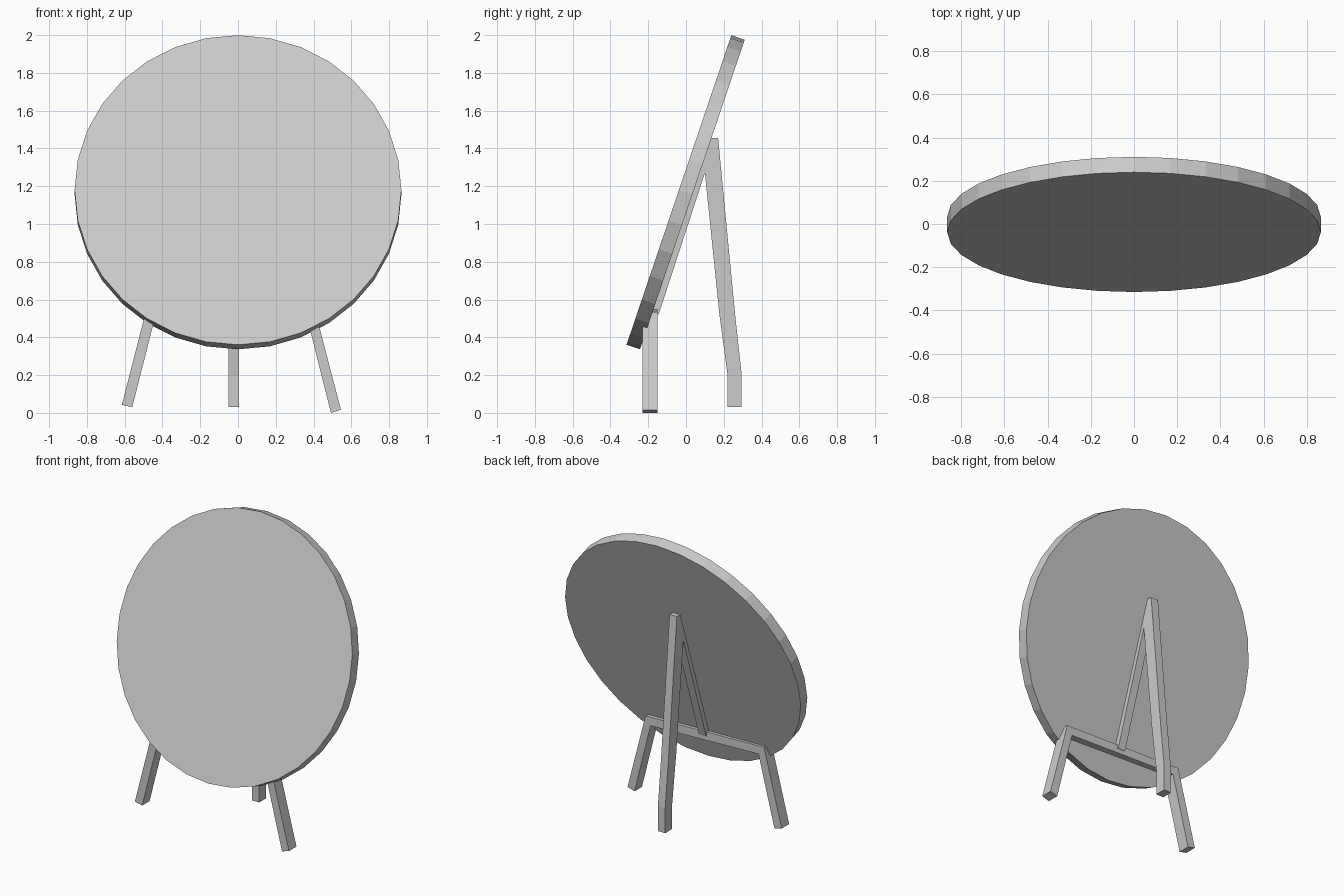
import bpy, bmesh, math
from mathutils import Vector

if "Cube" in bpy.data.objects:
    bpy.data.objects.remove(bpy.data.objects["Cube"])


def prism(name, outline, to_3d, start, end):
    """Extrude a flat outline from start to end along the remaining axis."""
    bm = bmesh.new()
    face = bm.faces.new([bm.verts.new(to_3d(a, b, start)) for a, b in outline])
    ext = bmesh.ops.extrude_face_region(bm, geom=[face])
    moved = [v for v in ext["geom"] if isinstance(v, bmesh.types.BMVert)]
    offset = Vector(to_3d(0, 0, end)) - Vector(to_3d(0, 0, start))
    bmesh.ops.translate(bm, verts=moved, vec=offset)
    bmesh.ops.recalc_face_normals(bm, faces=bm.faces)
    mesh = bpy.data.meshes.new(name)
    bm.to_mesh(mesh)
    bm.free()
    obj = bpy.data.objects.new(name, mesh)
    bpy.context.collection.objects.link(obj)
    return obj


# Leaning round board
bpy.ops.mesh.primitive_cylinder_add(
    vertices=32, radius=0.865, depth=0.075,
    location=(0, -0.002, 1.168), rotation=(math.radians(71.3), 0, 0))
bpy.context.object.name = "round_board"

# Front frame: two splayed legs joined by a crossbar, slightly crooked
front_outline = [
    (-0.615, 0.043), (-0.482, 0.56), (0.41, 0.535), (0.545, 0.016),
    (0.492, 0.0), (0.372, 0.478), (-0.44, 0.503), (-0.56, 0.03)]
prism("front_legs", front_outline, lambda x, z, y: (x, y, z), -0.23, -0.15)

# Rear frame: kinked back leg and the brace running down the board
rear_outline = [
    (0.22, 0.03), (0.295, 0.03), (0.295, 0.2), (0.26, 0.52), (0.17, 1.455),
    (0.11, 1.455), (-0.197, 0.537), (-0.145, 0.52), (0.10, 1.27),
    (0.177, 0.52), (0.22, 0.2)]
prism("rear_leg", rear_outline, lambda y, z, x: (x, y, z), -0.05, 0.005)
